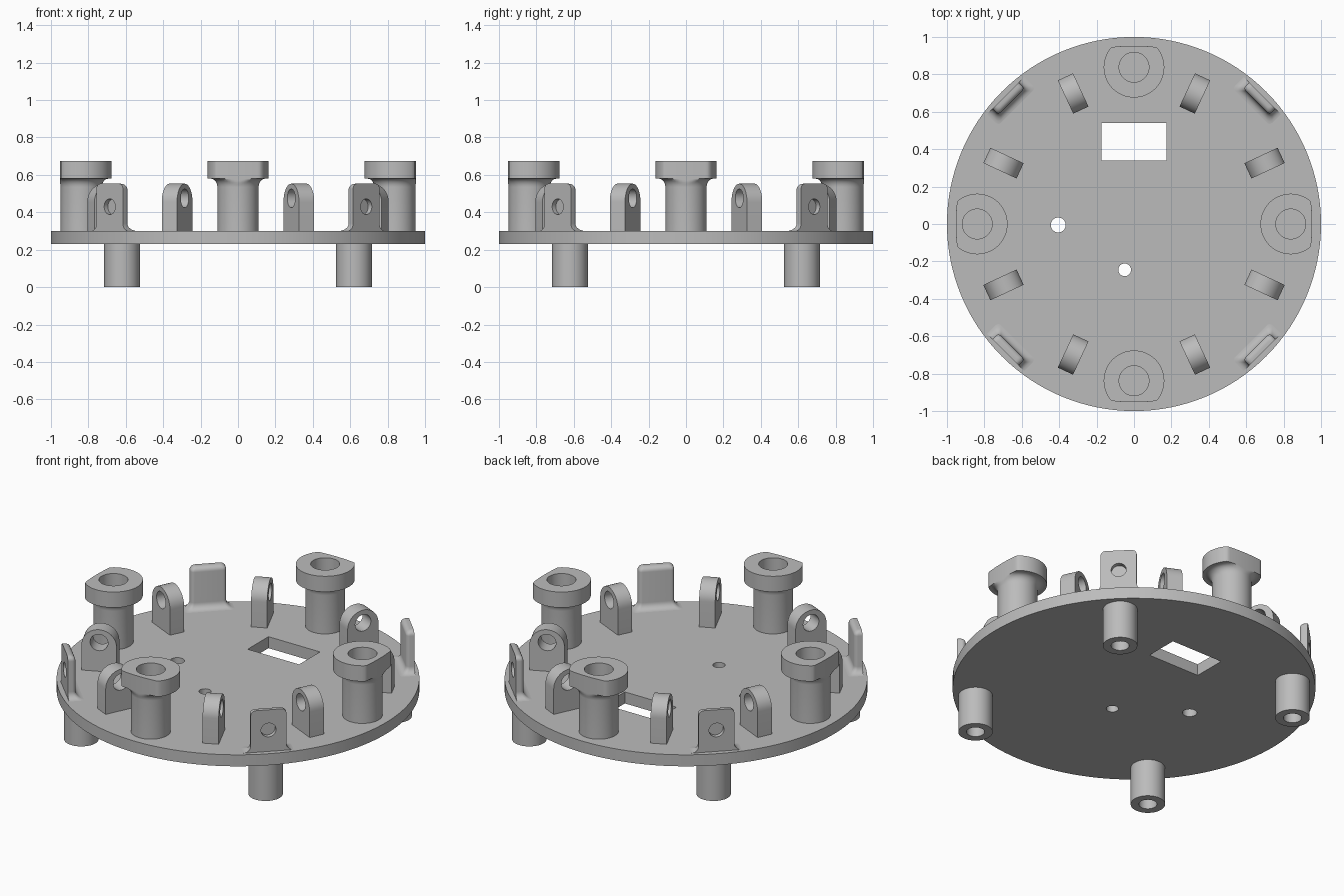
import bpy, bmesh, math
from mathutils import Matrix

if "Cube" in bpy.data.objects:
    bpy.data.objects.remove(bpy.data.objects["Cube"])

TOP = 0.30          # upper face of the base plate
RIM = 0.953         # outer limit of the post heads

grey = bpy.data.materials.new("grey")
grey.diffuse_color = (0.5, 0.5, 0.5, 1)
grey.use_nodes = True
grey.node_tree.nodes["Principled BSDF"].inputs["Base Color"].default_value = grey.diffuse_color


def circle(r, cx=0, cy=0, n=48):
    return [(cx + r * math.cos(2 * math.pi * i / n),
             cy + r * math.sin(2 * math.pi * i / n)) for i in range(n)]


def make(name, bm):
    bmesh.ops.remove_doubles(bm, verts=bm.verts, dist=1e-5)
    bmesh.ops.recalc_face_normals(bm, faces=bm.faces)
    me = bpy.data.meshes.new(name)
    bm.to_mesh(me)
    bm.free()
    me.materials.append(grey)
    ob = bpy.data.objects.new(name, me)
    bpy.context.collection.objects.link(ob)
    return ob


def prism(name, loops, z0, z1):
    """Extrude an outline (first loop) with holes (other loops)."""
    bm = bmesh.new()
    caps = ([], [])
    for loop in loops:
        rings = [[bm.verts.new((x, y, z)) for x, y in loop] for z in (z0, z1)]
        n = len(loop)
        for i in range(n):
            j = (i + 1) % n
            bm.faces.new((rings[0][i], rings[0][j], rings[1][j], rings[1][i]))
        for ring, edges in zip(rings, caps):
            edges += [bm.edges.get((ring[i], ring[(i + 1) % n])) for i in range(n)]
    for edges in caps:
        bmesh.ops.triangle_fill(bm, edges=edges, use_beauty=True)
    return make(name, bm)


def lathe(name, profile, cx, n=48):
    """Revolve (radius, z) points around a vertical axis at x = cx."""
    bm = bmesh.new()
    rings = [[bm.verts.new((x, y, z)) for x, y in circle(r, cx, 0, n)]
             for r, z in profile if r > 0]
    for a, b in zip(rings, rings[1:]):
        for i in range(n):
            j = (i + 1) % n
            bm.faces.new((a[i], a[j], b[j], b[i]))
    bm.faces.new(rings[-1])
    bm.faces.new(rings[0])
    return make(name, bm)


def spread(ob, angles):
    """Place copies of a part around the plate."""
    for k, a in enumerate(angles):
        o = ob if k == 0 else ob.copy()
        if k:
            bpy.context.collection.objects.link(o)
        o.rotation_euler.z = math.radians(a)


QUARTERS = (0, 90, 180, 270)
DIAGONALS = (45, 135, 225, 315)

# base plate with window and two round holes
window = [(-0.173, 0.34), (0.173, 0.34), (0.173, 0.54), (-0.173, 0.54)]
prism("base_plate", [circle(1, n=128), window, circle(0.04, -0.405, -0.005, 32),
                     circle(0.034, -0.05, -0.245, 32)], 0.23, TOP)

# hollow legs
spread(lathe("leg", [(0.05, 0.2), (0.05, 0), (0.095, 0), (0.095, 0.235)], 0.877), DIAGONALS)

# post stems with a flare under the head
flare = [(0.11 + 0.035 * (1 - math.cos(t)), 0.535 + 0.045 * math.sin(t))
         for t in [math.pi / 2 * i / 6 for i in range(7)]]
stem = lathe("post_stem", [(0.11, TOP - 0.005)] + flare + [(0.08, 0.58), (0.08, TOP + 0.002)], 0.838)


def clip(x, y):
    return min(x, math.sqrt(RIM ** 2 - y ** 2))


for v in stem.data.vertices:
    v.co.x = clip(v.co.x, v.co.y)
spread(stem, QUARTERS)

# post heads, trimmed on the outer side
head = [(clip(x, y), y) for x, y in circle(0.162, 0.838, 0, 64)]
spread(prism("post_head", [head, circle(0.08, 0.838)], 0.58, 0.675), QUARTERS)

# round topped lugs with cross holes
arch = [(0.672, TOP - 0.005), (0.868, TOP - 0.005)]
arch += [(0.77 + 0.098 * math.cos(math.pi * i / 24),
          0.455 + 0.098 * math.sin(math.pi * i / 24)) for i in range(25)]
lug = prism("lug", [arch, circle(0.05, 0.77, 0.475, 32)], -0.045, 0.045)
lug.data.transform(Matrix.Rotation(math.pi / 2, 4, 'X'))
spread(lug, [q + s for q in QUARTERS for s in (25, 65)])

# rim tabs: lofted sections with a flared foot and rounded inner edges
levels = [(TOP - 0.004, 0.04)]
levels += [(TOP + 0.04 * (1 - math.cos(t)), 0.04 * (1 - math.sin(t)))
           for t in [math.pi / 2 * i / 6 for i in range(7)]]
levels += [(0.525 + 0.028 * math.sin(t), -0.028 * (1 - math.cos(t)))
           for t in [math.pi / 2 * i / 6 for i in range(7)]]
bm = bmesh.new()
rings = []
for z, f in levels:
    inner, half = 0.925 - f, 0.1 + f
    r = min(0.02, (0.97 - inner) * 0.6)
    side = [(inner + r * (1 - math.cos(t)), half - r * (1 - math.sin(t)))
            for t in [math.pi / 2 * i / 5 for i in range(6)]]
    outline = side + [(0.97, half), (0.97, -half)] + [(x, -y) for x, y in reversed(side)]
    rings.append([bm.verts.new((x, y, z)) for x, y in outline])
n = len(rings[0])
for a, b in zip(rings, rings[1:]):
    for i in range(n):
        j = (i + 1) % n
        bm.faces.new((a[i], a[j], b[j], b[i]))
bm.faces.new(rings[0])
bm.faces.new(rings[-1])
tab = make("rim_tab", bm)

# blind hole in the outer face of each tab
cutter = prism("tab_hole_cutter", [circle(0.042, 0, 0.43, 32)], 0.942, 1.1)
cutter.data.transform(Matrix(((0, 0, 1, 0), (1, 0, 0, 0), (0, 1, 0, 0), (0, 0, 0, 1))))
cutter.hide_render = True
mod = tab.modifiers.new("hole", 'BOOLEAN')
mod.object = cutter
mod.operation = 'DIFFERENCE'
mod.solver = 'EXACT'
bpy.context.view_layer.objects.active = tab
tab.select_set(True)
bpy.ops.object.modifier_apply(modifier="hole")
bpy.data.objects.remove(cutter)
spread(tab, DIAGONALS)

# smooth round surfaces, keep edges crisp
seen = set()
for ob in bpy.context.scene.objects:
    first = ob.data.name not in seen
    seen.add(ob.data.name)
    ob.select_set(first)
bpy.ops.object.shade_smooth_by_angle(angle=math.radians(35))
